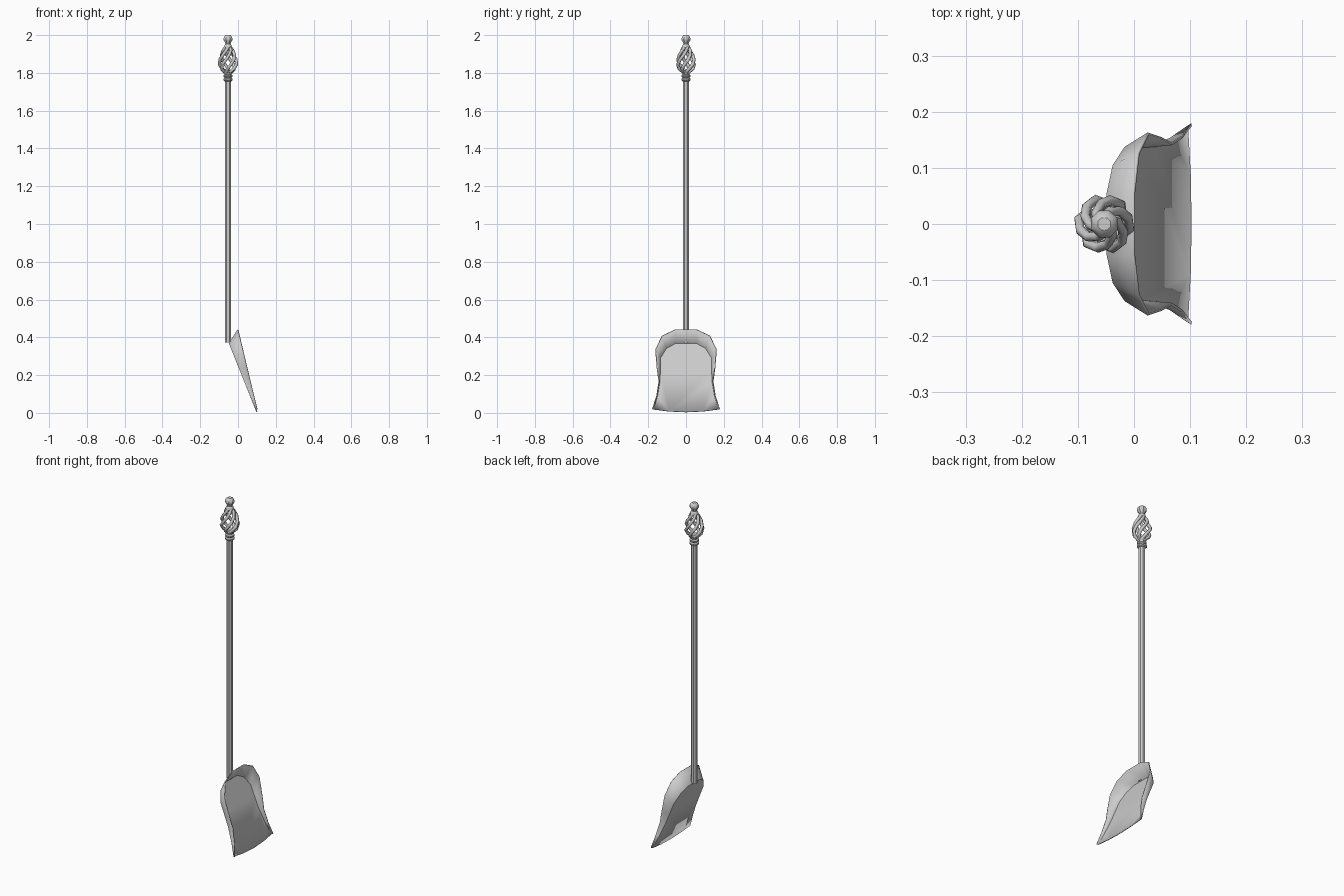
import bpy, bmesh
from math import sin, cos, pi, radians

if "Cube" in bpy.data.objects:
    bpy.data.objects.remove(bpy.data.objects["Cube"])

AX = -0.053  # x of the handle axis


def make_object(name, bm, smooth=False):
    bmesh.ops.recalc_face_normals(bm, faces=bm.faces)
    me = bpy.data.meshes.new(name)
    bm.to_mesh(me)
    bm.free()
    ob = bpy.data.objects.new(name, me)
    bpy.context.collection.objects.link(ob)
    if smooth:
        bpy.ops.object.select_all(action='DESELECT')
        ob.select_set(True)
        bpy.context.view_layer.objects.active = ob
        bpy.ops.object.shade_smooth_by_angle(angle=radians(35))
    return ob


def lathe(name, profile, sides=8):
    """Revolve (radius, z) points around the handle axis and cap both ends."""
    bm = bmesh.new()
    rings = [[bm.verts.new((AX + r * cos(2 * pi * (i + .5) / sides),
                            r * sin(2 * pi * (i + .5) / sides), z))
              for i in range(sides)] for r, z in profile]
    for a, b in zip(rings, rings[1:]):
        for i in range(sides):
            j = (i + 1) % sides
            bm.faces.new((a[i], a[j], b[j], b[i]))
    bm.faces.new(rings[0])
    bm.faces.new(rings[-1])
    return make_object(name, bm, True)


# pan: tilted floor with a wall that deepens toward the back
def floor_pt(y, z):
    return (0.098 - 0.403 * (z - 0.01), y, z)


def rim_pt(y, z):
    return (0.105 - 0.244 * (z - 0.01), y, z)


floor_half = [(.172, .018), (.152, .09), (.139, .165), (.137, .23),
              (.136, .29), (.104, .342), (.055, .368)]
rim_half = [(.177, .02), (.155, .09), (.143, .165), (.153, .24),
            (.161, .335), (.126, .408), (.055, .441)]


def full(half):
    return half + [(-y, z) for y, z in reversed(half)]


bm = bmesh.new()
fl = [bm.verts.new(floor_pt(*p)) for p in full(floor_half)]
rim = [bm.verts.new(rim_pt(*p)) for p in full(rim_half)]
front = [bm.verts.new(floor_pt(y, z)) for y, z in
         ((-.09, .008), (0, .004), (.09, .008))]
bm.faces.new(fl + front)
for i in range(len(fl) - 1):
    bm.faces.new((fl[i], fl[i + 1], rim[i + 1], rim[i]))
pan = make_object("pan", bm, True)
solid = pan.modifiers.new("thickness", 'SOLIDIFY')
solid.thickness = 0.005
solid.offset = 0

# handle rod
lathe("handle_rod", [(.0175, .372), (.0175, 1.765)])

# lower collar and cup under the basket
lathe("lower_collar", [(.018, 1.755), (.026, 1.76), (.027, 1.768), (.021, 1.774),
                       (.026, 1.78), (.026, 1.787), (.019, 1.792),
                       (.025, 1.805), (.022, 1.815)])

# top neck and knob
lathe("top_knob", [(.018, 1.925), (.023, 1.934), (.021, 1.946), (.015, 1.953),
                   (.017, 1.962), (.026, 1.974), (.026, 1.982),
                   (.020, 1.994), (.012, 2.0)])

# twisted basket strands
strand_path = [(.015, 1.803), (.036, 1.82), (.046, 1.845), (.044, 1.87),
               (.036, 1.895), (.025, 1.918), (.014, 1.936)]
STRANDS = 6
for s in range(STRANDS):
    cu = bpy.data.curves.new("basket_strand", 'CURVE')
    cu.dimensions = '3D'
    cu.bevel_depth = 0.009
    cu.bevel_resolution = 1
    cu.use_fill_caps = True
    sp = cu.splines.new('POLY')
    sp.points.add(len(strand_path) - 1)
    for k, (r, z) in enumerate(strand_path):
        a = 2 * pi * s / STRANDS + radians(150) * k / (len(strand_path) - 1)
        sp.points[k].co = (AX + r * cos(a), r * sin(a), z, 1)
    ob = bpy.data.objects.new(f"basket_strand_{s + 1}", cu)
    bpy.context.collection.objects.link(ob)
